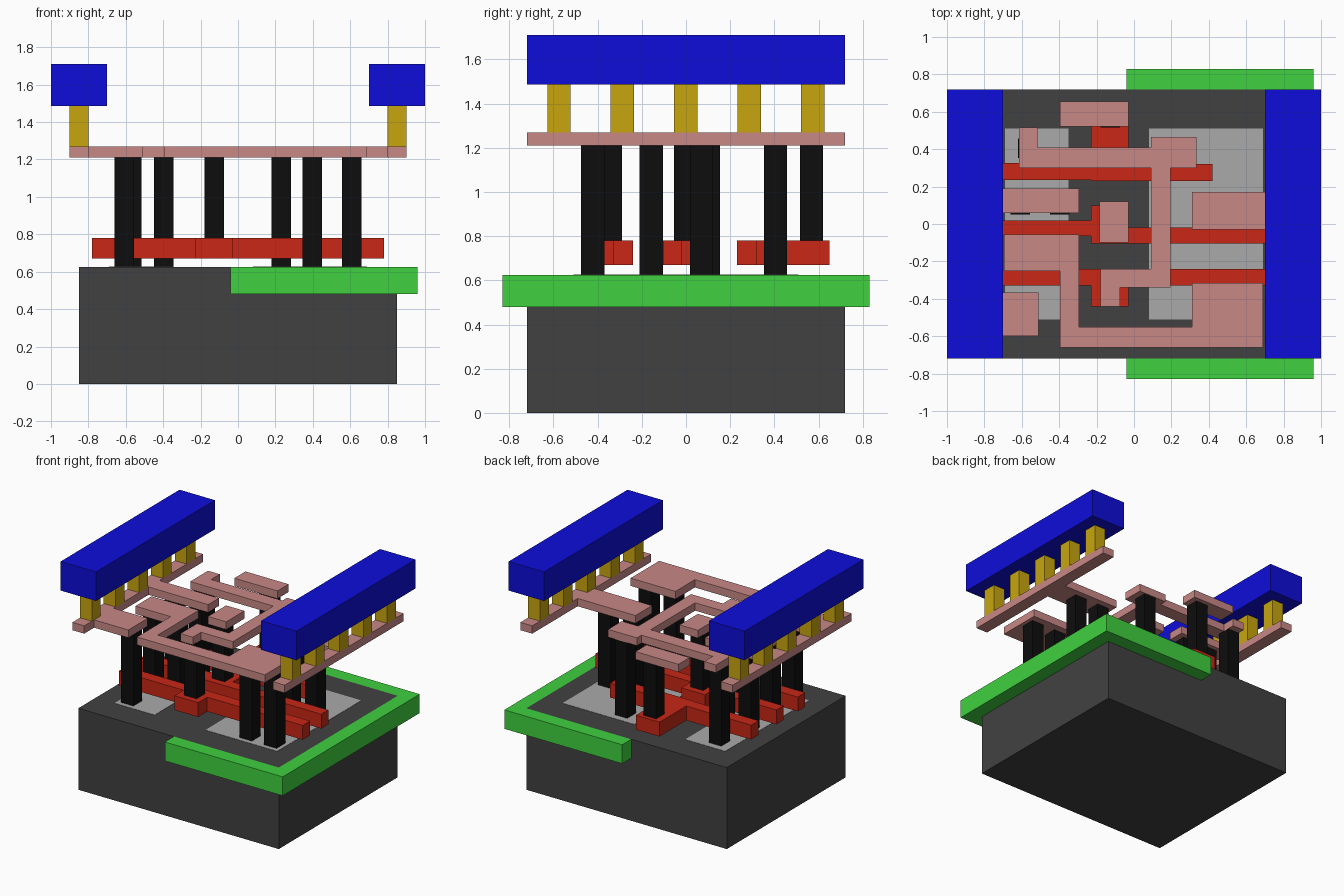
import bpy, bmesh


def material(name, r, g, b):
    m = bpy.data.materials.new(name)
    m.diffuse_color = (r, g, b, 1)
    return m


DARK = material("dark_grey", 0.053, 0.053, 0.053)
LIGHT = material("light_grey", 0.4, 0.4, 0.4)
GREEN = material("green", 0.05, 0.64, 0.05)
RED = material("red", 0.58, 0.02, 0.008)
BLACK = material("black", 0.004, 0.004, 0.004)
PINK = material("pink", 0.58, 0.25, 0.24)
GOLD = material("gold", 0.58, 0.38, 0.005)
BLUE = material("blue", 0.004, 0.004, 0.70)


def prism(name, outline, z0, z1, mat):
    """Extrude a flat outline from z0 up to z1."""
    bm = bmesh.new()
    face = bm.faces.new([bm.verts.new((x, y, z0)) for x, y in outline])
    top = bmesh.ops.extrude_face_region(bm, geom=[face])["geom"]
    for v in top:
        if isinstance(v, bmesh.types.BMVert):
            v.co.z = z1
    bmesh.ops.recalc_face_normals(bm, faces=bm.faces)
    mesh = bpy.data.meshes.new(name)
    bm.to_mesh(mesh)
    bm.free()
    mesh.materials.append(mat)
    ob = bpy.data.objects.new(name, mesh)
    bpy.context.collection.objects.link(ob)
    return ob


def box(name, x0, x1, y0, y1, z0, z1, mat):
    return prism(name, [(x0, y0), (x1, y0), (x1, y1), (x0, y1)], z0, z1, mat)


# Base block, the well collar wrapping its right half, and the doped patches
TOP = 0.625
box("base_block", -0.85, 0.85, -0.72, 0.72, 0, TOP, DARK)
prism("well_collar", [(-0.04, -0.83), (0.96, -0.83), (0.96, 0.83), (-0.04, 0.83),
                      (-0.04, 0.72), (0.85, 0.72), (0.85, -0.72), (-0.04, -0.72)],
      0.48, TOP, GREEN)
box("left_doped_patch", -0.69, -0.35, -0.51, 0.51, 0.55, TOP + 0.002, LIGHT)
box("right_doped_patch", 0.08, 0.69, -0.51, 0.51, 0.55, TOP + 0.002, LIGHT)

# Red gate strips, each with a contact pad
G0, G1 = 0.67, 0.78
prism("front_gate", [(-0.78, -0.33), (-0.23, -0.33), (-0.23, -0.44), (-0.03, -0.44),
                     (-0.03, -0.33), (0.78, -0.33), (0.78, -0.24), (-0.78, -0.24)],
      G0, G1, RED)
prism("middle_gate", [(-0.78, -0.065), (-0.23, -0.065), (-0.23, -0.105), (0.78, -0.105),
                      (0.78, -0.02), (-0.03, -0.02), (-0.03, 0.10), (-0.23, 0.10),
                      (-0.23, 0.02), (-0.78, 0.02)], G0, G1, RED)
prism("back_gate", [(-0.78, 0.235), (-0.23, 0.235), (-0.23, 0.23), (0.42, 0.23),
                    (0.42, 0.32), (-0.03, 0.32), (-0.03, 0.65), (-0.23, 0.65),
                    (-0.23, 0.325), (-0.78, 0.325)], G0, G1, RED)

# Black contact posts: on the base, then on the gate pads
M0, M1 = 1.21, 1.27
W = 0.105
base_posts = [(-0.66, -0.475), (0.345, -0.475), (0.555, -0.475),
              (-0.66, -0.21), (-0.45, -0.21), (-0.66, 0.05), (-0.45, 0.05),
              (0.345, 0.017), (0.555, 0.017), (-0.62, 0.353), (0.178, 0.353)]
for i, (x, y) in enumerate(base_posts):
    box(f"base_post_{i + 1}", x, x + W, y, y + W, TOP, M0, BLACK)
for i, y in enumerate((-0.395, -0.055, 0.515)):
    box(f"gate_post_{i + 1}", -0.18, -0.18 + W, y, y + W, G1, M0, BLACK)

# Pink wiring: side rails with stubs, then the inner wires
prism("left_rail", [(-0.9, -0.72), (-0.8, -0.72), (-0.8, -0.6), (-0.51, -0.6),
                    (-0.51, -0.365), (-0.8, -0.365), (-0.8, 0.06), (-0.295, 0.06),
                    (-0.295, 0.19), (-0.8, 0.19), (-0.8, 0.72), (-0.9, 0.72)],
      M0, M1, PINK)
prism("right_rail", [(0.9, -0.72), (0.9, 0.72), (0.8, 0.72), (0.8, 0.17),
                     (0.31, 0.17), (0.31, -0.03), (0.8, -0.03), (0.8, -0.72)],
      M0, M1, PINK)
prism("front_wire", [(-0.395, -0.66), (0.69, -0.66), (0.69, -0.315), (0.31, -0.315),
                     (0.31, -0.55), (-0.295, -0.55), (-0.295, -0.055),
                     (-0.695, -0.055), (-0.695, -0.25), (-0.395, -0.25)],
      M0, M1, PINK)
prism("back_wire", [(-0.18, -0.44), (-0.075, -0.44), (-0.075, -0.34), (0.195, -0.34),
                    (0.195, 0.30), (0.335, 0.30), (0.335, 0.465), (0.09, 0.465),
                    (0.09, 0.41), (-0.515, 0.41), (-0.515, 0.515), (-0.615, 0.515),
                    (-0.615, 0.30), (0.09, 0.30), (0.09, -0.24), (-0.18, -0.24)],
      M0, M1, PINK)
box("middle_pad", -0.185, -0.03, -0.10, 0.12, M0, M1, PINK)
box("back_pad", -0.395, -0.03, 0.52, 0.655, M0, M1, PINK)

# Blue power beams standing on gold studs, one per side
for side, s in (("left", -1), ("right", 1)):
    for i in range(5):
        y = -0.575 + i * 0.287
        box(f"{side}_stud_{i + 1}", s * 0.85 - 0.05, s * 0.85 + 0.05,
            y - 0.053, y + 0.053, M1, 1.487, GOLD)
    box(f"{side}_beam", s * 0.85 - 0.15, s * 0.85 + 0.15, -0.72, 0.72, 1.487, 1.71, BLUE)
